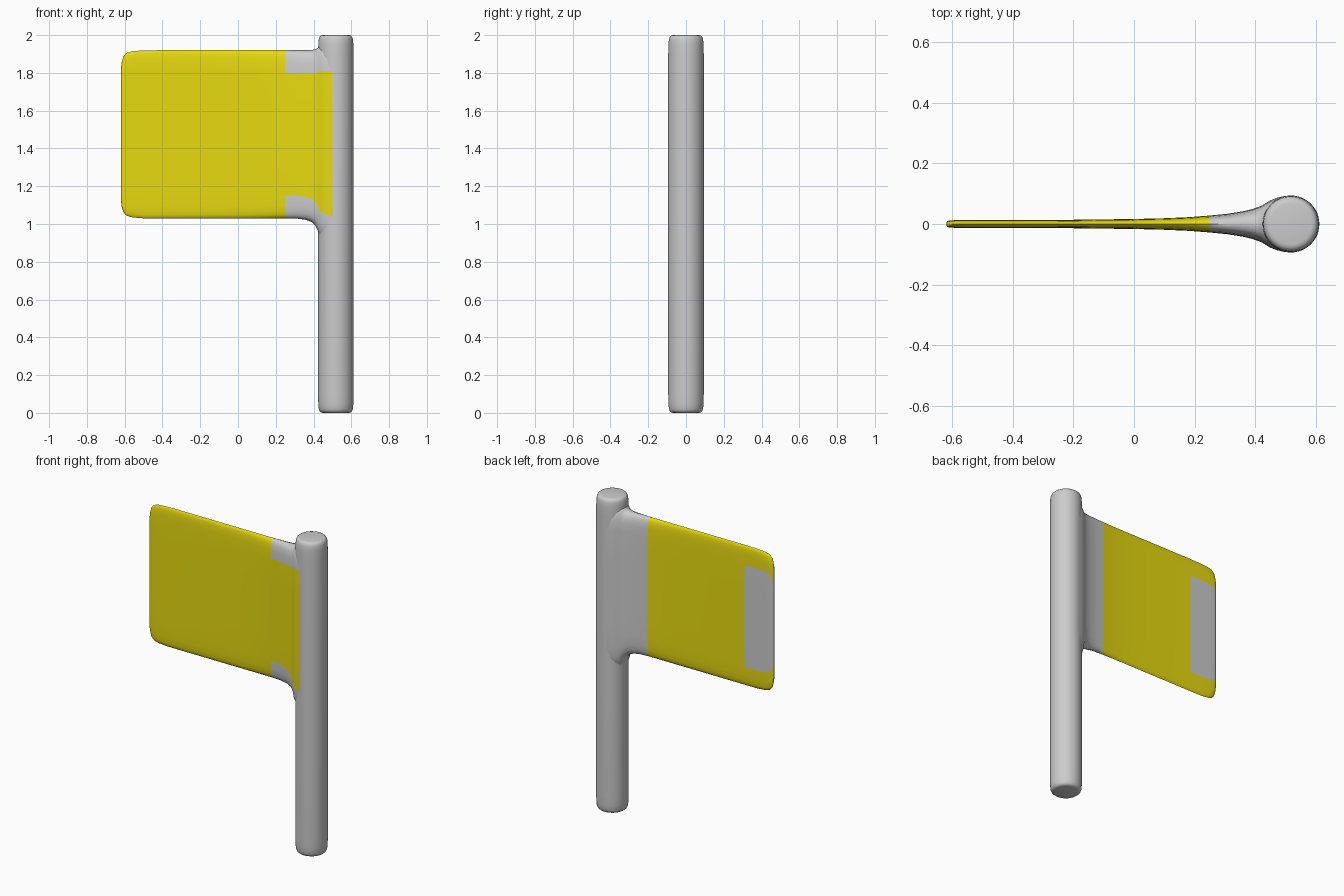
import bpy, math

if "Cube" in bpy.data.objects:
    bpy.data.objects.remove(bpy.data.objects["Cube"])


def material(name, rgb):
    m = bpy.data.materials.new(name)
    m.diffuse_color = (*rgb, 1)
    m.use_nodes = True
    m.node_tree.nodes["Principled BSDF"].inputs["Base Color"].default_value = m.diffuse_color
    return m


GREY = material("light_grey", (0.6, 0.6, 0.6))
YELLOW = material("yellow", (0.8, 0.7, 0.005))


def make_object(name, rings, mats, pick=None):
    """Skin a list of closed rings, cap both ends, colour faces by rule."""
    n = len(rings[0])
    verts = [p for r in rings for p in r]
    faces = [(i * n + j, i * n + (j + 1) % n, (i + 1) * n + (j + 1) % n, (i + 1) * n + j)
             for i in range(len(rings) - 1) for j in range(n)]
    faces.append(tuple(reversed(range(n))))
    faces.append(tuple(range((len(rings) - 1) * n, len(rings) * n)))
    me = bpy.data.meshes.new(name)
    me.from_pydata(verts, [], faces)
    for m in mats:
        me.materials.append(m)
    if pick:
        for f in me.polygons:
            f.material_index = pick(f)
    ob = bpy.data.objects.new(name, me)
    bpy.context.collection.objects.link(ob)
    bpy.ops.object.select_all(action='DESELECT')
    ob.select_set(True)
    bpy.context.view_layer.objects.active = ob
    bpy.ops.object.mode_set(mode='EDIT')
    bpy.ops.mesh.select_all(action='SELECT')
    bpy.ops.mesh.normals_make_consistent(inside=False)
    bpy.ops.object.mode_set(mode='OBJECT')
    bpy.ops.object.shade_smooth_by_angle(angle=math.radians(50))
    return ob


# Pole: round bar with softened ends
PX, R = 0.518, 0.094
end = [(0.0, 0.068), (0.002, 0.078), (0.009, 0.086), (0.022, 0.0905), (0.05, 0.093), (0.1, R)]
profile = end + [(2 - z, r) for z, r in reversed(end)]
pole_rings = [[(PX + r * math.cos(2 * math.pi * k / 48), r * math.sin(2 * math.pi * k / 48), z)
               for k in range(48)] for z, r in profile]
make_object("pole", pole_rings, [GREY])

# Flag: thin sheet that thickens and flares into the pole
# stations: x, half thickness, bottom z, top z
stations = [
    (-0.619, 0.005, 1.12, 1.83), (-0.616, 0.010, 1.095, 1.855), (-0.607, 0.012, 1.062, 1.888),
    (-0.59, 0.0125, 1.044, 1.906), (-0.56, 0.013, 1.035, 1.915), (-0.50, 0.013, 1.03, 1.919),
    (-0.42, 0.013, 1.03, 1.92), (-0.2, 0.014, 1.03, 1.92), (0.0, 0.0165, 1.03, 1.92),
    (0.1, 0.019, 1.03, 1.92), (0.18, 0.0225, 1.03, 1.92), (0.25, 0.028, 1.03, 1.92),
    (0.31, 0.034, 1.029, 1.92), (0.36, 0.042, 1.022, 1.92), (0.39, 0.049, 1.01, 1.921),
    (0.41, 0.056, 0.99, 1.925), (0.422, 0.061, 0.965, 1.932), (0.432, 0.067, 0.93, 1.945),
    (0.45, 0.078, 0.92, 1.95), (0.47, 0.086, 0.91, 1.95), (0.50, 0.093, 0.90, 1.95)]
half = [0, 0.4, 0.73, 0.85, 0.92, 0.96, 0.985, 1.0]
vs = [-v for v in reversed(half)] + half[1:]


def flag_ring(x, t, zb, zt):
    c, h = (zb + zt) / 2, (zt - zb) / 2
    side = [(t * max(0.0, 1 - abs(v) ** 14) ** 0.5, c + h * v) for v in vs]
    front = [(x, -y, z) for y, z in side]
    back = [(x, y, z) for y, z in reversed(side[1:-1])]
    return front + back


N = 2 * len(vs) - 2


def flag_colour(f):
    if f.index >= N * (len(stations) - 1):
        return 0
    i, j = divmod(f.index, N)
    x = (stations[i][0] + stations[i + 1][0]) / 2
    is_front = j < len(vs) - 1
    k = j if is_front else N - 1 - j
    middle = abs(vs[k] + vs[k + 1]) / 2 < 0.73
    if x > 0.25:                       # hem beside the pole
        return 1 if is_front and middle else 0
    if x < -0.42 and not is_front and middle:   # grey patch on the back
        return 0
    return 1


make_object("flag", [flag_ring(*s) for s in stations], [GREY, YELLOW], flag_colour)
